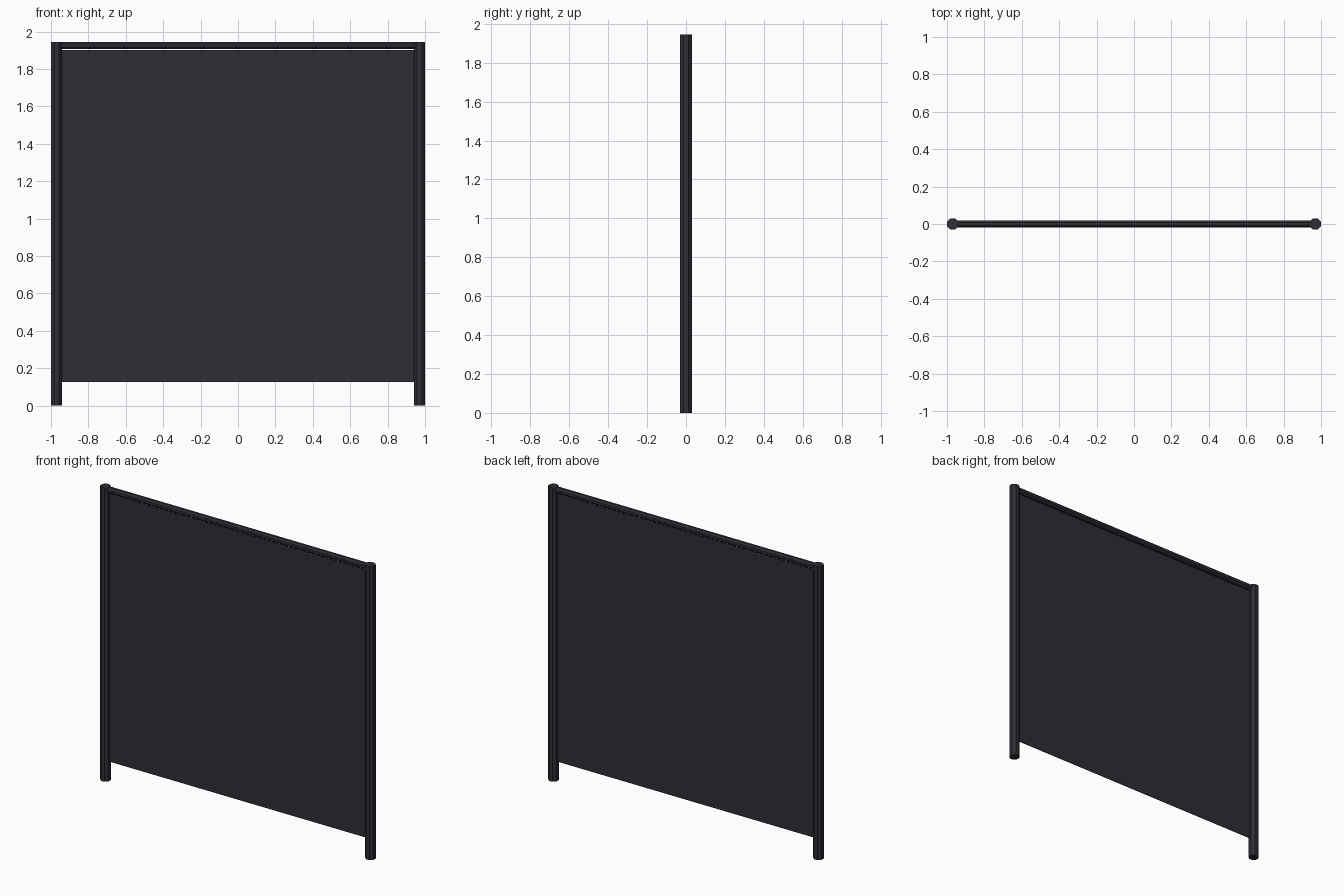
import bpy
from math import pi

if "Cube" in bpy.data.objects:
    bpy.data.objects.remove(bpy.data.objects["Cube"])

HEIGHT, POST_R, RAIL_R = 1.944, 0.03, 0.019
POST_X = 1 - POST_R


def make_material(name, color):
    mat = bpy.data.materials.new(name)
    mat.use_nodes = True
    mat.diffuse_color = color
    mat.node_tree.nodes["Principled BSDF"].inputs["Base Color"].default_value = color
    return mat


charcoal = make_material("charcoal", (0.026, 0.027, 0.036, 1))


def finish(name):
    obj = bpy.context.object
    obj.name = name
    obj.data.materials.append(charcoal)
    return obj


def octagon_bar(name, radius, length, location, along_x=False):
    """Eight-sided bar with flat sides facing the axes."""
    bpy.ops.mesh.primitive_cylinder_add(
        vertices=8, radius=radius / 0.924, depth=length, location=location)
    obj = finish(name)
    obj.rotation_euler = (0, pi / 2, 0) if along_x else (0, 0, 0)
    # turn the section by half a side
    for v in obj.data.vertices:
        x, y = v.co.x, v.co.y
        v.co.x, v.co.y = x * 0.924 - y * 0.383, x * 0.383 + y * 0.924
    return obj


# Posts
for side, sign in (("left", 1), ("right", -1)):
    octagon_bar(side + "_post", POST_R, HEIGHT, (sign * POST_X, 0, HEIGHT / 2))

# Top rail between the posts
octagon_bar("top_rail", RAIL_R, 2 * POST_X, (0, 0, HEIGHT - RAIL_R), along_x=True)

# Thin infill panel, just below the rail
BOTTOM, TOP = 0.127, 1.9
bpy.ops.mesh.primitive_cube_add(size=1, location=(0, 0, (BOTTOM + TOP) / 2))
panel = finish("infill_panel")
panel.scale = (2 * POST_X, 0.004, TOP - BOTTOM)
